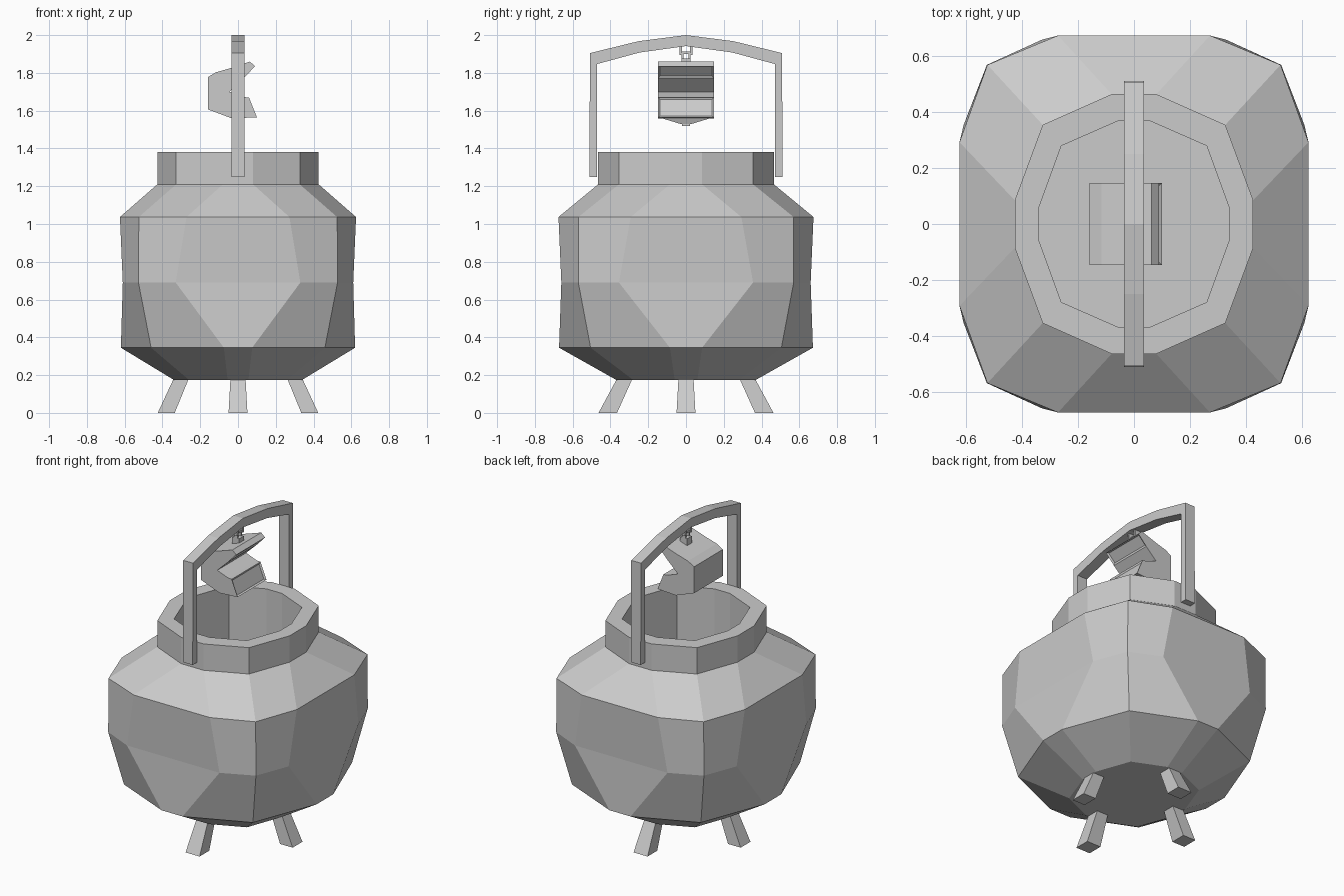
import bpy, bmesh

if "Cube" in bpy.data.objects:
    bpy.data.objects.remove(bpy.data.objects["Cube"])


def finish(name, bm):
    bmesh.ops.recalc_face_normals(bm, faces=bm.faces[:])
    me = bpy.data.meshes.new(name)
    bm.to_mesh(me)
    bm.free()
    ob = bpy.data.objects.new(name, me)
    bpy.context.collection.objects.link(ob)
    return ob


def loft(name, rings):
    """Skin a stack of equal-length rings and cap both ends."""
    bm = bmesh.new()
    vs = [[bm.verts.new(p) for p in r] for r in rings]
    n = len(rings[0])
    for a, b in zip(vs, vs[1:]):
        for i in range(n):
            j = (i + 1) % n
            bm.faces.new((a[i], a[j], b[j], b[i]))
    bm.faces.new(vs[0])
    bm.faces.new(vs[-1])
    return finish(name, bm)


def ring12(z, quarter):
    """Mirror three quarter points into a 12-sided ring."""
    q = quarter
    pts = q + [(x, -y) for x, y in q[::-1]]
    pts += [(-x, -y) for x, y in q] + [(-x, y) for x, y in q[::-1]]
    return [(x, y, z) for x, y in pts]


def rect(x0, x1, y0, y1, z):
    return [(x0, y0, z), (x1, y0, z), (x1, y1, z), (x0, y1, z)]


def box(name, x0, x1, y0, y1, z0, z1):
    return loft(name, [rect(x0, x1, y0, y1, z0), rect(x0, x1, y0, y1, z1)])


# Pot: outer wall, rim and inner wall in one skin
small = [(.055, .37), (.26, .28), (.34, .06)]
neck = [(.08, .465), (.327, .355), (.427, .085)]
loft("pot_body", [
    ring12(.175, small),
    ring12(.345, [(.075, .672), (.46, .505), (.62, .085)]),
    ring12(.69, [(.33, .66), (.527, .57), (.61, .355)]),
    ring12(1.037, [(.272, .675), (.525, .57), (.625, .293)]),
    ring12(1.21, neck),
    ring12(1.38, neck),
    ring12(1.38, small),
    ring12(.345, small)])

# Four splayed feet on the axes
for s, side in ((1, "right"), (-1, "left")):
    loft(side + "_foot", [rect(s * .335, s * .425, -.05, .05, 0),
                          rect(s * .262, s * .342, -.04, .04, .178)])
for s, side in ((1, "back"), (-1, "front")):
    loft(side + "_foot", [rect(-.05, .05, s * .365, s * .463, 0),
                          rect(-.04, .04, s * .285, s * .367, .178)])

# Handle: swept rectangular section given by outer and inner path points
half = [((.512, 1.25), (.47, 1.25)), ((.508, 1.905), (.47, 1.847)),
        ((.25, 1.968), (.245, 1.908)), ((0, 2.0), (0, 1.942))]
path = half + [((-o[0], o[1]), (-i[0], i[1])) for o, i in half[-2::-1]]
loft("handle", [[(-.035, *o), (.035, *o), (.035, *i), (-.035, *i)]
                for o, i in path])

# Hanger under the handle: two tabs, a crossbar and a loop
for s, side in ((1, "back"), (-1, "front")):
    box(side + "_hanger_tab", -.018, .018, s * .022, s * .035, 1.895, 1.95)
    box(side + "_loop_side", -.012, .012, s * .014, s * .024, 1.835, 1.905)
box("hanger_crossbar", -.01, .01, -.035, .035, 1.9, 1.912)
box("loop_base", -.025, .025, -.024, .024, 1.82, 1.875)

# Hanging open-mouthed case: side profile extruded across y
profile = [(-.16, 1.777), (-.16, 1.607), (-.03, 1.558), (.035, 1.562),
           (.1, 1.565), (.058, 1.67), (.03, 1.672), (-.045, 1.7),
           (.03, 1.772), (.09, 1.835), (.063, 1.86), (-.05, 1.822),
           (-.117, 1.803)]
bm = bmesh.new()
sides = [[bm.verts.new((x, y, z)) for x, z in profile] for y in (-.147, .147)]
walls = []
for i in range(len(profile)):
    j = (i + 1) % len(profile)
    walls.append(bm.faces.new((sides[0][i], sides[0][j],
                               sides[1][j], sides[1][i])))
for s in sides:
    bm.faces.new(s)
bmesh.ops.recalc_face_normals(bm, faces=bm.faces[:])
for k in (4, 8):
    bmesh.ops.inset_region(bm, faces=[walls[k]], thickness=.014, depth=-.008)
finish("hanging_case", bm)

# Shallow keel and tab below the case
loft("case_keel", [rect(-.03, .034, -.145, .145, 1.565),
                   rect(-.005, .02, -.03, .03, 1.53)])
box("case_tab", -.01, .02, -.02, .02, 1.518, 1.545)
